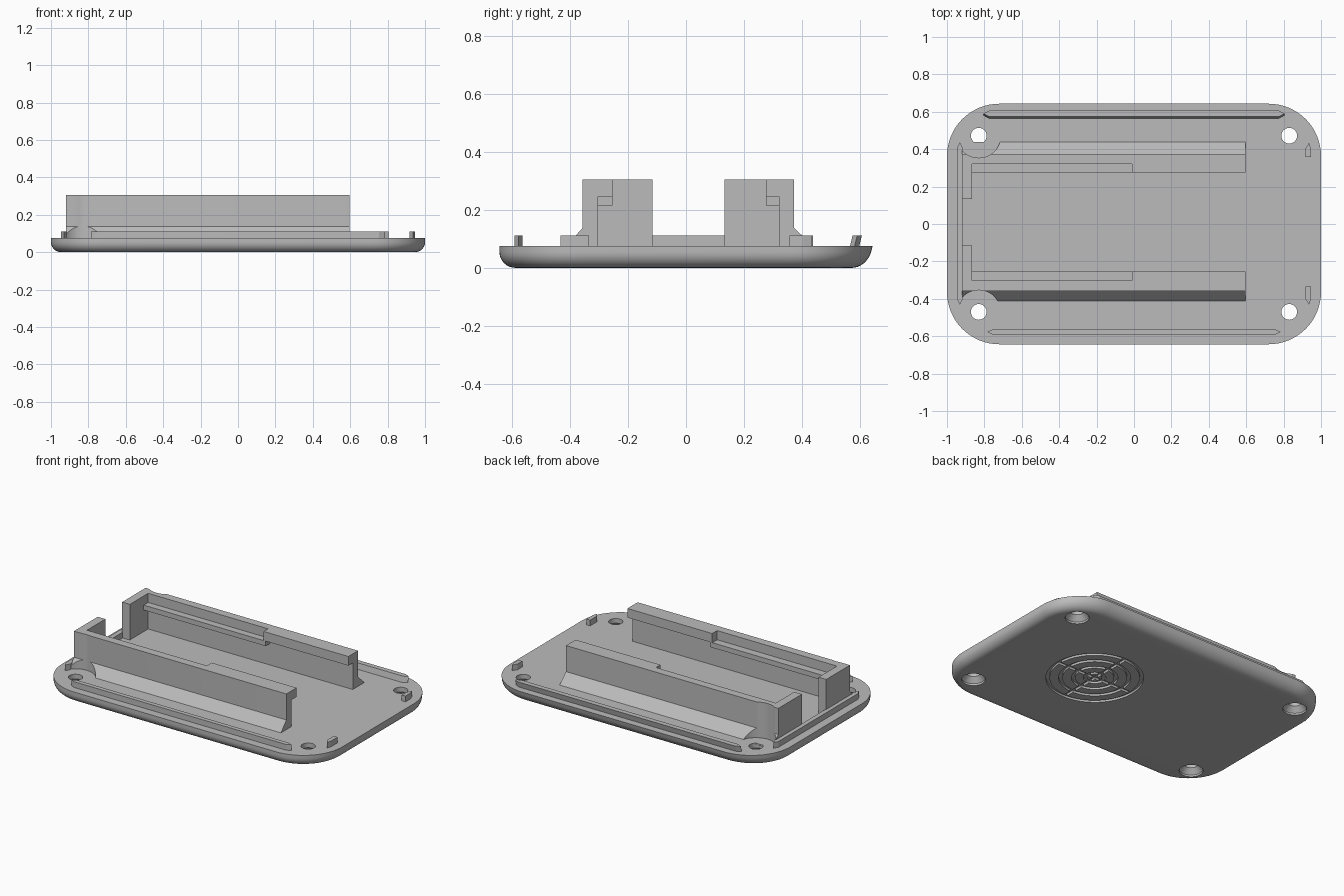
import bpy, bmesh, math
from mathutils import Matrix

cube = bpy.data.objects.get("Cube")
if cube:
    bpy.data.objects.remove(cube, do_unlink=True)

grey = bpy.data.materials.new("plain grey")
grey.use_nodes = True
grey.diffuse_color = (0.5, 0.5, 0.5, 1)
grey.node_tree.nodes["Principled BSDF"].inputs["Base Color"].default_value = (0.5, 0.5, 0.5, 1)

TOP, RAIL_TOP = 0.075, 0.305
LEFT_END, RIGHT_END = -0.92, 0.595
HOLES = [(x, y) for x in (-0.83, 0.83) for y in (-0.47, 0.472)]


def finish(name, bm):
    bmesh.ops.recalc_face_normals(bm, faces=bm.faces)
    mesh = bpy.data.meshes.new(name)
    bm.to_mesh(mesh)
    bm.free()
    mesh.materials.append(grey)
    obj = bpy.data.objects.new(name, mesh)
    bpy.context.collection.objects.link(obj)
    return obj


def loft(name, rings):
    """Skin a stack of matching closed outlines and cap both ends."""
    bm = bmesh.new()
    loops = [[bm.verts.new(p) for p in ring] for ring in rings]
    n = len(loops[0])
    for a, b in zip(loops, loops[1:]):
        for i in range(n):
            bm.faces.new((a[i], a[(i + 1) % n], b[(i + 1) % n], b[i]))
    bm.faces.new(loops[0])
    bm.faces.new(loops[-1])
    return finish(name, bm)


def box(name, x0, x1, y0, y1, z0, z1):
    return loft(name, [[(x0, y0, z), (x1, y0, z), (x1, y1, z), (x0, y1, z)] for z in (z0, z1)])


def lathe(name, cx, cy, profile, sides=48):
    angles = [2 * math.pi * i / sides for i in range(sides)]
    return loft(name, [[(cx + r * math.cos(a), cy + r * math.sin(a), z) for a in angles]
                       for r, z in profile])


def ring_cutter(cx, cy, inner, outer, depth):
    """Closed tube of square section used to cut a circular groove."""
    bm = bmesh.new()
    section = [(inner, -0.02), (outer, -0.02), (outer, depth), (inner, depth)]
    verts = [bm.verts.new((r, 0, z)) for r, z in section]
    edges = [bm.edges.new((verts[i], verts[(i + 1) % 4])) for i in range(4)]
    bmesh.ops.spin(bm, geom=verts + edges, cent=(0, 0, 0), axis=(0, 0, 1),
                   angle=2 * math.pi, steps=64, use_merge=True)
    bmesh.ops.remove_doubles(bm, verts=bm.verts, dist=0.0001)
    bmesh.ops.transform(bm, matrix=Matrix.Translation((cx, cy, 0)), verts=bm.verts)
    return finish("groove_cutter", bm)


def cut(obj, cutter):
    mod = obj.modifiers.new("cut", "BOOLEAN")
    mod.operation, mod.solver, mod.object = "DIFFERENCE", "EXACT", cutter
    bpy.context.view_layer.objects.active = obj
    bpy.ops.object.modifier_apply(modifier=mod.name)
    bpy.data.objects.remove(cutter, do_unlink=True)


def smooth(obj, angle=30):
    bpy.ops.object.select_all(action="DESELECT")
    obj.select_set(True)
    bpy.context.view_layer.objects.active = obj
    bpy.ops.object.shade_smooth_by_angle(angle=math.radians(angle))


def plate_outline(inset, z, radius=0.28, half_x=1.0, half_y=0.643):
    """Rounded rectangle whose back edge leans outward towards the top."""
    points = []
    for k, (sx, sy) in enumerate([(1, 1), (-1, 1), (-1, -1), (1, -1)]):
        for i in range(17):
            a = math.pi / 2 * (k + i / 16)
            x = sx * (half_x - radius) + (radius - inset) * math.cos(a)
            y = sy * (half_y - radius) + (radius - inset) * math.sin(a)
            lean = max(0, y - (half_y - radius)) / radius
            points.append((x, y - lean * 0.25 * (TOP - z), z))
    return points


# Base plate with a rounded lower edge
ROUND = 0.055
rings = []
for i in range(9):
    a = math.pi / 2 * i / 8
    rings.append(plate_outline(ROUND * (1 - math.sin(a)), ROUND * (1 - math.cos(a))))
rings.append(plate_outline(0, TOP))
base = loft("base_plate", rings)

# Countersunk screw holes
for x, y in HOLES:
    cut(base, lathe("hole_cutter", x, y, [(0.07, -0.02), (0.07, 0.012), (0.042, 0.045), (0.042, 0.1)]))

# Round grille pattern cut into the underside
GX, GY, DEPTH = 0.3, 0.0, 0.014
for r in (0.275, 0.2, 0.125, 0.055):
    cut(base, ring_cutter(GX, GY, r - 0.011, r + 0.011, DEPTH))
for dx, dy in ((0.275, 0.011), (0.011, 0.275)):
    cut(base, box("bar_cutter", GX - dx, GX + dx, GY - dy, GY + dy, -0.02, DEPTH + 0.001))
smooth(base)

# Two rails: wall with a sloped foot, end return, low ledge, upper lip and stop
for side, s, outer, inner, lip, foot, reach in (
        ("front", -1, 0.357, 0.303, 0.253, 0.412, 0.115),
        ("back", 1, 0.373, 0.32, 0.275, 0.438, 0.133)):
    profile = [(inner, TOP - 0.01), (foot, TOP - 0.01), (foot, TOP),
               (outer, 0.137), (outer, RAIL_TOP), (inner, RAIL_TOP)]
    wall = loft(side + "_rail_wall", [[(x, s * y, z) for y, z in profile]
                                      for x in (LEFT_END, RIGHT_END)])
    end = LEFT_END + 0.055

    def rail_box(part, x0, x1, y0, y1, z0, z1):
        y0, y1 = sorted((s * y0, s * y1))
        return box(side + "_rail_" + part, x0, x1, y0, y1, z0, z1)

    rail_box("end_return", LEFT_END, end, reach, inner, TOP - 0.01, RAIL_TOP)
    rail_box("ledge", end, 0, lip, inner, 0.214, 0.246)
    rail_box("lip", 0, RIGHT_END, lip, inner, 0.246, RAIL_TOP)
    rail_box("stop", -0.01, 0.005, lip, inner, 0.214, RAIL_TOP)
    # Clearance around the screw hole
    cut(wall, lathe("clearance_cutter", -0.83, s * 0.472, [(0.118, TOP), (0.118, 0.5)], 64))
    smooth(wall, 20)


def strip(name, length, width, cx, cy, lean=0.0, along_x=True, taper=0.03):
    """Low locating rib with pointed ends."""
    h, w = length / 2, width / 2
    shape = [(-h, 0), (taper - h, -w), (h - taper, -w), (h, 0), (h - taper, w), (taper - h, w)]
    levels = []
    for z, shift in ((TOP - 0.005, 0), (0.112, lean)):
        levels.append([(cx + u, cy + v + shift, z) if along_x else (cx - v, cy + u + shift, z)
                       for u, v in shape])
    return loft(name, levels)


# Locating ribs around the rim
strip("front_rib", 1.57, 0.028, 0, -0.577)
strip("back_rib", 1.61, 0.032, 0, 0.58, lean=0.01)
strip("right_end_rib", 0.87, 0.03, -0.931, 0.003, along_x=False)


# Small clips at the other end, pointed towards the corners
for name, s, y0, y1 in (("front_clip", -1, 0.335, 0.432), ("back_clip", 1, 0.357, 0.435)):
    shape = [(0.918, y0), (0.945, y0), (0.945, y1 - 0.03), (0.936, y1), (0.918, y1 - 0.03)]
    loft(name, [[(x, s * y, z) for x, y in shape] for z in (TOP - 0.005, 0.112)])
